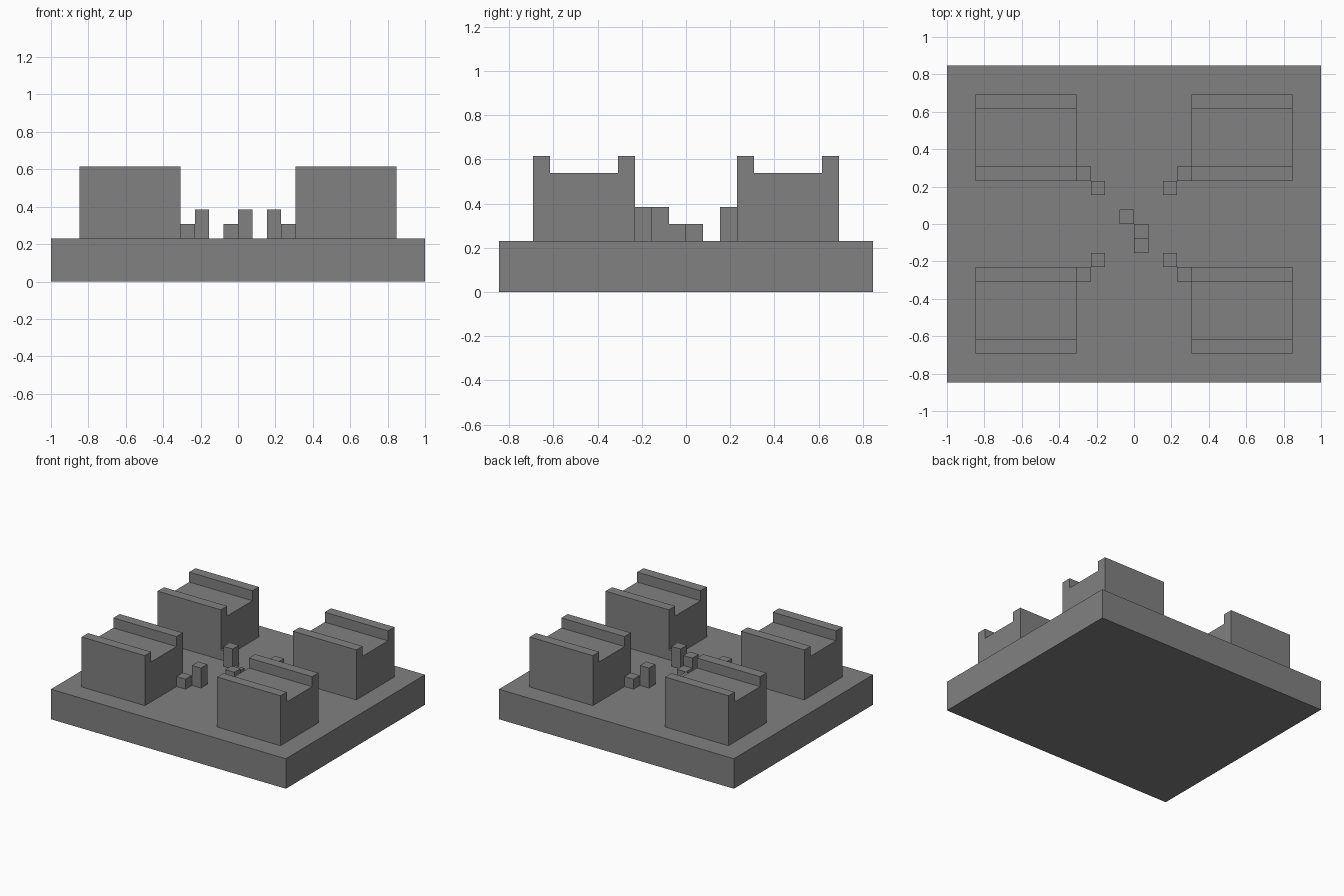
import bpy
import bmesh

U = 2 / 26  # one grid module

cube = bpy.data.objects.get("Cube")
if cube:
    bpy.data.objects.remove(cube, do_unlink=True)

grey = bpy.data.materials.new("stone grey")
grey.use_nodes = True
colour = (0.22, 0.22, 0.22, 1)
grey.diffuse_color = colour
grey.node_tree.nodes["Principled BSDF"].inputs["Base Color"].default_value = colour


def extrude_profile(name, profile, x0, x1):
    """Extrude a (y, z) outline along x, all in modules."""
    bm = bmesh.new()
    face = bm.faces.new([bm.verts.new((x0 * U, y * U, z * U)) for y, z in profile])
    moved = bmesh.ops.extrude_face_region(bm, geom=[face])["geom"]
    verts = [v for v in moved if isinstance(v, bmesh.types.BMVert)]
    bmesh.ops.translate(bm, verts=verts, vec=((x1 - x0) * U, 0, 0))
    bmesh.ops.recalc_face_normals(bm, faces=bm.faces)
    mesh = bpy.data.meshes.new(name)
    bm.to_mesh(mesh)
    bm.free()
    mesh.materials.append(grey)
    obj = bpy.data.objects.new(name, mesh)
    bpy.context.collection.objects.link(obj)
    return obj


def box(name, x, y, z, width=1, depth=1, height=1):
    """Box from its lowest corner and size."""
    outline = [(y, z), (y + depth, z), (y + depth, z + height), (y, z + height)]
    return extrude_profile(name, outline, x, x + width)


# Ground slab
box("base_slab", -13, -11, 0, 26, 22, 3)

# Four corner buildings with raised parapets, each with a step and a post
for side, sx in (("left", 1), ("right", -1)):
    for end, sy in (("front", -1), ("back", 1)):
        outline = [(3, 3), (9, 3), (9, 8), (8, 8), (8, 7), (4, 7), (4, 8), (3, 8)]
        xs = sorted((4 * sx, 11 * sx))
        extrude_profile(f"{end}_{side}_building", [(y * sy, z) for y, z in outline], *xs)
        for part, d, h in (("step", 3, 1), ("post", 2, 2)):
            x = d if sx > 0 else -d - 1
            y = d if sy > 0 else -d - 1
            box(f"{end}_{side}_{part}", x, y, 3, height=h)

# Small blocks in the central court
box("court_block_back", -1, 0, 3)
box("court_block_middle", 0, -1, 3)
box("court_post", 0, -2, 3, height=2)
